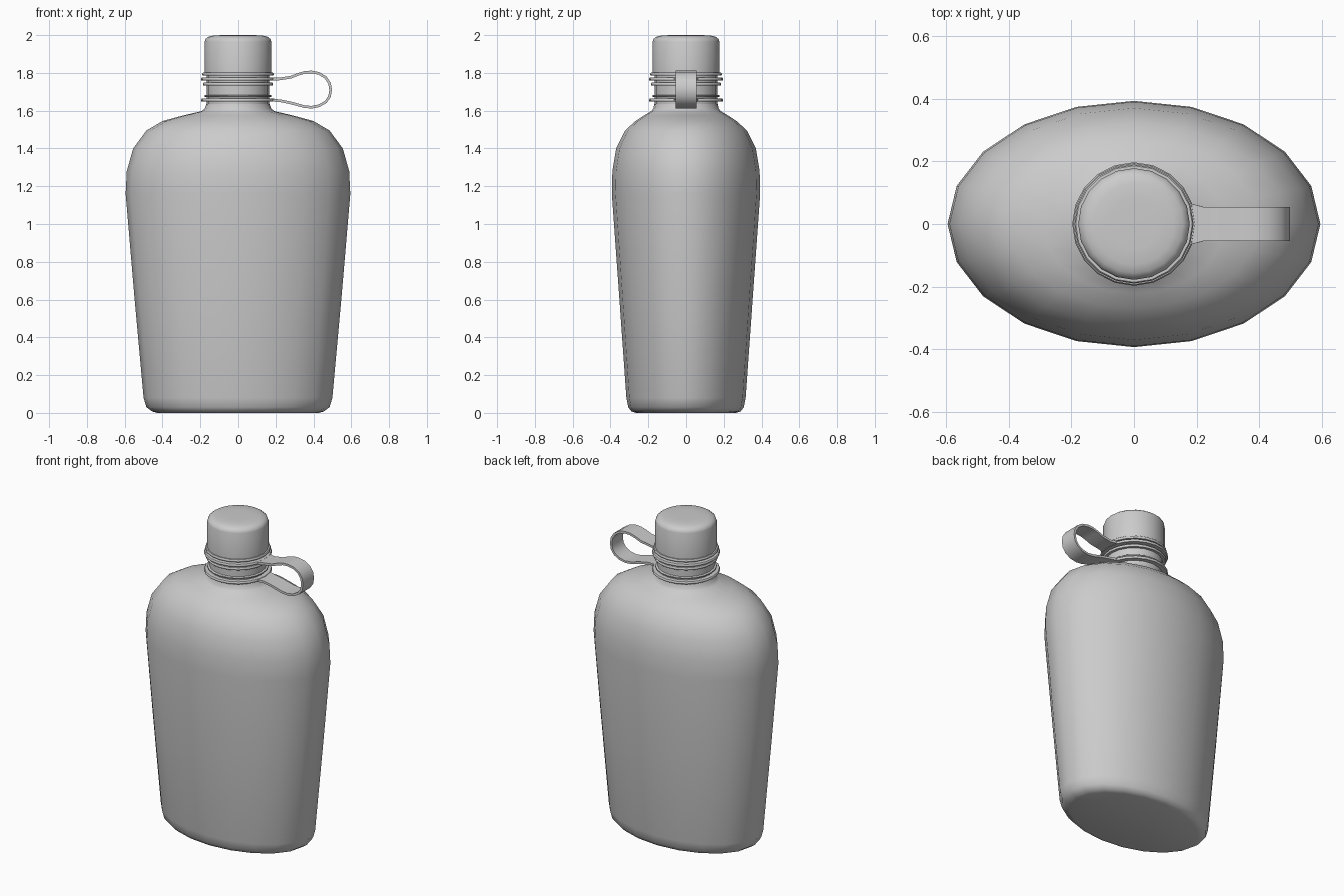
import bpy, bmesh, math

if "Cube" in bpy.data.objects:
    bpy.data.objects.remove(bpy.data.objects["Cube"])

SIDES = 20


def finish(name, bm, angle=45):
    bmesh.ops.recalc_face_normals(bm, faces=bm.faces)
    mesh = bpy.data.meshes.new(name)
    bm.to_mesh(mesh)
    bm.free()
    obj = bpy.data.objects.new(name, mesh)
    bpy.context.collection.objects.link(obj)
    bpy.ops.object.select_all(action='DESELECT')
    obj.select_set(True)
    bpy.context.view_layer.objects.active = obj
    bpy.ops.object.shade_smooth_by_angle(angle=math.radians(angle))
    return obj


def loft(name, rings, closed=False, angle=45):
    """Stack of ellipses (rx, ry, z); capped, or joined end to end if closed."""
    bm = bmesh.new()
    loops = []
    for rx, ry, z in rings:
        loops.append([bm.verts.new((rx * math.cos(math.tau * i / SIDES),
                                    ry * math.sin(math.tau * i / SIDES), z))
                      for i in range(SIDES)])
    pairs = list(zip(loops, loops[1:]))
    if closed:
        pairs.append((loops[-1], loops[0]))
    else:
        bm.faces.new(loops[0])
        bm.faces.new(loops[-1])
    for a, b in pairs:
        for i in range(SIDES):
            j = (i + 1) % SIDES
            bm.faces.new((a[i], a[j], b[j], b[i]))
    return finish(name, bm, angle)


def lathe(name, profile, closed=False, angle=45):
    return loft(name, [(r, r, z) for r, z in profile], closed, angle)


def band(name, z, outer, half, inner=0.155):
    """Thin collar around the neck with a softened rim."""
    lathe(name, [(inner, z - half), (outer - 0.004, z - half), (outer, z - half * 0.5),
                 (outer, z + half * 0.5), (outer - 0.004, z + half), (inner, z + half)], True)


# Oval bottle body, flaring upwards to rounded shoulders
loft("bottle_body", [
    (0.43, 0.265, 0), (0.455, 0.29, 0.008), (0.485, 0.306, 0.03), (0.50, 0.316, 0.08),
    (0.55, 0.355, 0.63), (0.595, 0.393, 1.16), (0.589, 0.39, 1.28), (0.555, 0.37, 1.40),
    (0.485, 0.323, 1.495), (0.40, 0.268, 1.545), (0.29, 0.222, 1.575),
    (0.195, 0.185, 1.597), (0.178, 0.174, 1.61), (0.168, 0.168, 1.635)], angle=50)

# Neck and screw cap
lathe("neck", [(0.166, 1.60), (0.166, 1.79)])
lathe("cap", [(0.178, 1.785), (0.178, 1.965), (0.172, 1.98), (0.157, 1.991),
              (0.13, 1.998), (0.08, 2.0)])

# Collars on the neck
band("cap_rim", 1.793, 0.19, 0.008)
band("upper_strap_ring", 1.767, 0.197, 0.008)
band("neck_bead", 1.74, 0.186, 0.008)
band("lower_strap_ring", 1.656, 0.197, 0.008)
band("neck_base_bead", 1.678, 0.178, 0.006)

# Looped retaining strap
path = [(0.165, 1.767), (0.22, 1.768), (0.28, 1.777), (0.32, 1.793), (0.355, 1.803),
        (0.39, 1.805), (0.43, 1.797), (0.465, 1.775), (0.485, 1.745), (0.491, 1.71),
        (0.485, 1.675), (0.465, 1.646), (0.43, 1.626), (0.39, 1.618), (0.35, 1.622),
        (0.28, 1.641), (0.22, 1.653), (0.165, 1.656)]
bm = bmesh.new()
rows = []
for i, (x, z) in enumerate(path):
    (ax, az), (bx, bz) = path[max(i - 1, 0)], path[min(i + 1, len(path) - 1)]
    length = math.hypot(bx - ax, bz - az)
    nx, nz = -(bz - az) / length * 0.007, (bx - ax) / length * 0.007
    w = 0.07 if x < 0.17 else 0.055
    rows.append([bm.verts.new((x + s * nx, y, z + s * nz))
                 for s, y in ((1, -w), (1, w), (-1, w), (-1, -w))])
for a, b in zip(rows, rows[1:]):
    for i in range(4):
        j = (i + 1) % 4
        bm.faces.new((a[i], a[j], b[j], b[i]))
bm.faces.new(rows[0])
bm.faces.new(rows[-1])
finish("strap_loop", bm)
